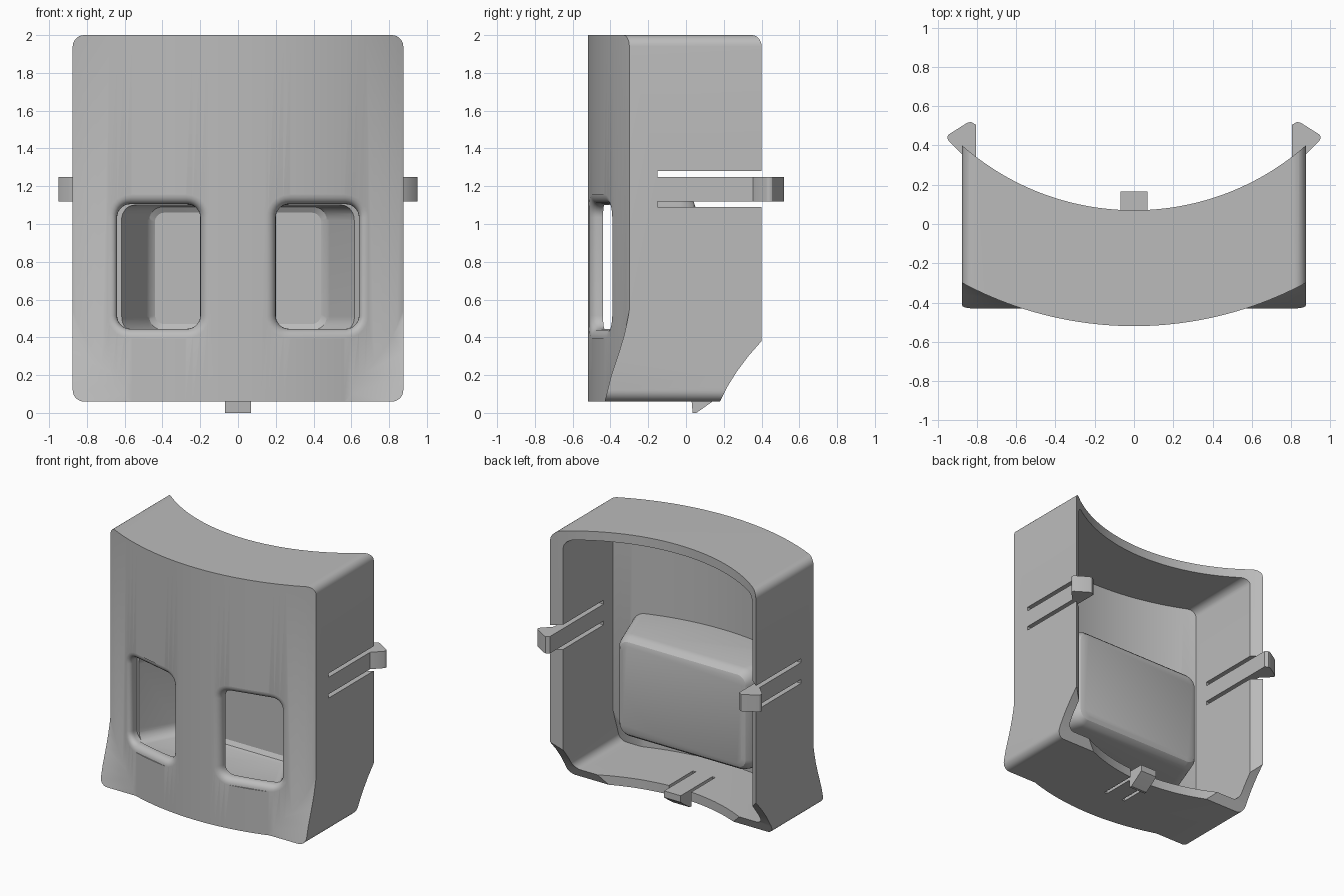
import bpy, bmesh, math

if "Cube" in bpy.data.objects:
    bpy.data.objects.remove(bpy.data.objects["Cube"], do_unlink=True)

grey = bpy.data.materials.new("light_grey_plastic")
grey.use_nodes = True
grey.diffuse_color = (0.5, 0.5, 0.5, 1)
grey.node_tree.nodes["Principled BSDF"].inputs["Base Color"].default_value = (0.5, 0.5, 0.5, 1)


def loft(name, rings):
    """Closed solid through matching rings of points."""
    bm = bmesh.new()
    loops = [[bm.verts.new(p) for p in ring] for ring in rings]
    n = len(loops[0])
    for a, b in zip(loops, loops[1:]):
        for i in range(n):
            j = (i + 1) % n
            bm.faces.new((a[i], a[j], b[j], b[i]))
    bm.faces.new(loops[0])
    bm.faces.new(loops[-1])
    bmesh.ops.recalc_face_normals(bm, faces=bm.faces)
    mesh = bpy.data.meshes.new(name)
    bm.to_mesh(mesh)
    bm.free()
    mesh.materials.append(grey)
    ob = bpy.data.objects.new(name, mesh)
    bpy.context.collection.objects.link(ob)
    return ob


def prism(name, pts, axis, lo, hi):
    """Extrude a 2D outline along x (y,z points), or z (x,y points)."""
    place = {"x": lambda p, t: (t, p[0], p[1]), "z": lambda p, t: (p[0], p[1], t)}[axis]
    return loft(name, [[place(p, t) for p in pts] for t in (lo, hi)])


def box(name, x, y, z):
    return prism(name, [(x[0], y[0]), (x[1], y[0]), (x[1], y[1]), (x[0], y[1])], "z", *z)


def round_rect(cx, cz, hw, hh, r, steps=7):
    pts = []
    for k, (sx, sz) in enumerate([(1, 1), (-1, 1), (-1, -1), (1, -1)]):
        for i in range(steps + 1):
            a = (k + i / steps) * math.pi / 2
            pts.append((cx + sx * (hw - r) + r * math.cos(a), cz + sz * (hh - r) + r * math.sin(a)))
    return pts


def rounded_loft(name, cx, cz, sections, bend=lambda x: 0):
    """Sections along y: (y, half width, half height, corner radius)."""
    return loft(name, [[(x, y + bend(x), z) for x, z in round_rect(cx, cz, w, h, r)]
                       for y, w, h, r in sections])


def combine(a, b, op):
    """Boolean b into a and discard b."""
    mod = a.modifiers.new("bool", "BOOLEAN")
    mod.operation, mod.solver, mod.object = op, "EXACT", b
    bpy.context.view_layer.update()
    mesh = bpy.data.meshes.new_from_object(a.evaluated_get(bpy.context.evaluated_depsgraph_get()))
    a.modifiers.clear()
    a.data = mesh
    bpy.data.objects.remove(b, do_unlink=True)
    return a


def sag(x, half, depth):
    """Rise of a circular arc away from its middle."""
    r = (half ** 2 + depth ** 2) / (2 * depth)
    return r - math.sqrt(r * r - x * x)


def front_sag(x):
    return sag(x, 0.875, 0.22)


XS = [-0.96 + 1.92 * i / 48 for i in range(49)]


def body(name, inset, open_back):
    """Curved housing volume, shrunk by the wall thickness."""
    plan = [(x, -0.52 + inset + front_sag(x)) for x in XS]
    if open_back:
        plan += [(0.96, 0.8), (-0.96, 0.8)]
    else:
        plan += [(x, 0.07 + sag(x, 0.875, 0.33)) for x in reversed(XS)]
    solid = prism(name, plan, "z", -0.2, 2.2)
    # flared lower front corners
    flare = [(-0.43, 0), (-0.43, 0.06), (-0.395, 0.2), (-0.355, 0.32), (-0.328, 0.41),
             (-0.31, 0.49), (-0.295, 0.57), (-0.27, 0.7)]
    flare = [(y + inset, z) for y, z in flare] + [(0, 0.7), (0, 0)]
    combine(solid, prism("flare", flare, "x", -0.95, 0.95), "UNION")
    w, h = 0.875 - inset, 0.97 - inset
    return combine(solid, rounded_loft("outline", 0, 1.03, [(-0.9, w, h, 0.06), (0.7, w, h, 0.06)]),
                   "INTERSECT")


# Outer housing with the swept lower back edge
shell = body("housing", 0, False)
sweep = [(0.43, 0.41), (0.4, 0.38), (0.33, 0.3), (0.27, 0.22), (0.22, 0.14), (0.18, 0.06),
         (0.15, -0.1), (0.9, -0.1), (0.9, 0.41)]
combine(shell, prism("sweep", sweep, "x", -1.1, 1.1), "DIFFERENCE")

# Hollow interior, leaving the back of the finger recess standing
hollow = body("hollow", 0.07, True)
recess_back = rounded_loft("recess_back", 0, 0.765, [
    (-0.52, 0.76, 0.39, 0.1), (-0.03, 0.575, 0.39, 0.1), (0.01, 0.56, 0.38, 0.09),
    (0.04, 0.535, 0.355, 0.07), (0.05, 0.505, 0.325, 0.05)])
combine(hollow, recess_back, "DIFFERENCE")
combine(shell, hollow, "DIFFERENCE")

# Recess behind the centre bar
recess = rounded_loft("recess", 0, 0.765, [
    (-0.6, 0.76, 0.335, 0.08), (-0.07, 0.485, 0.335, 0.08), (-0.04, 0.47, 0.325, 0.07),
    (-0.02, 0.44, 0.295, 0.05)])
combine(recess, body("behind_wall", 0.07, True), "INTERSECT")
combine(shell, recess, "DIFFERENCE")

# Two front openings with rolled edges
for side in (-1, 1):
    lip = [(-0.7, 0.27, 0.385, 0.11)]
    for i in range(6):
        a = i / 5 * math.pi / 2
        grow = 0.05 * (1 - math.sin(a))
        lip.append((-0.52 + 0.05 * (1 - math.cos(a)), 0.22 + grow, 0.33 + grow, 0.07 + grow))
    lip.append((-0.43, 0.22, 0.33, 0.07))
    combine(shell, rounded_loft("opening", side * 0.42, 0.775, lip, front_sag), "DIFFERENCE")

# Slots beside the spring arms
for side in (-1, 1):
    xs = sorted((side * 0.78, side * 1.0))
    for z in (1.09, 1.25):
        combine(shell, box("slot", xs, (-0.15, 0.7), (z, z + 0.03)), "DIFFERENCE")
    xs = sorted((side * 0.07, side * 0.095))
    combine(shell, box("slot", xs, (-0.22, 0.3), (0, 0.2)), "DIFFERENCE")

# Side clips
parts = [shell]
hook = [(0.805, 0.33), (0.87, 0.35), (0.945, 0.425), (0.95, 0.435), (0.95, 0.445), (0.945, 0.455),
        (0.85, 0.515), (0.83, 0.52), (0.805, 0.505)]
for side, label in ((1, "left"), (-1, "right")):
    parts.append(prism(label + "_clip", [(side * x, y) for x, y in hook], "z", 1.12, 1.25))

# Bottom clip
tab = [(0.0, 0.06), (0.03, 0.06), (0.035, 0), (0.055, 0), (0.14, 0.06), (0.165, 0.08),
       (0.165, 0.13), (0.0, 0.13)]
parts.append(prism("bottom_clip", tab, "x", -0.07, 0.07))

# Smooth curves, crisp edges
bpy.context.view_layer.update()
bpy.ops.object.select_all(action="DESELECT")
for part in parts:
    part.select_set(True)
bpy.context.view_layer.objects.active = shell
bpy.ops.object.shade_smooth_by_angle(angle=math.radians(30))
